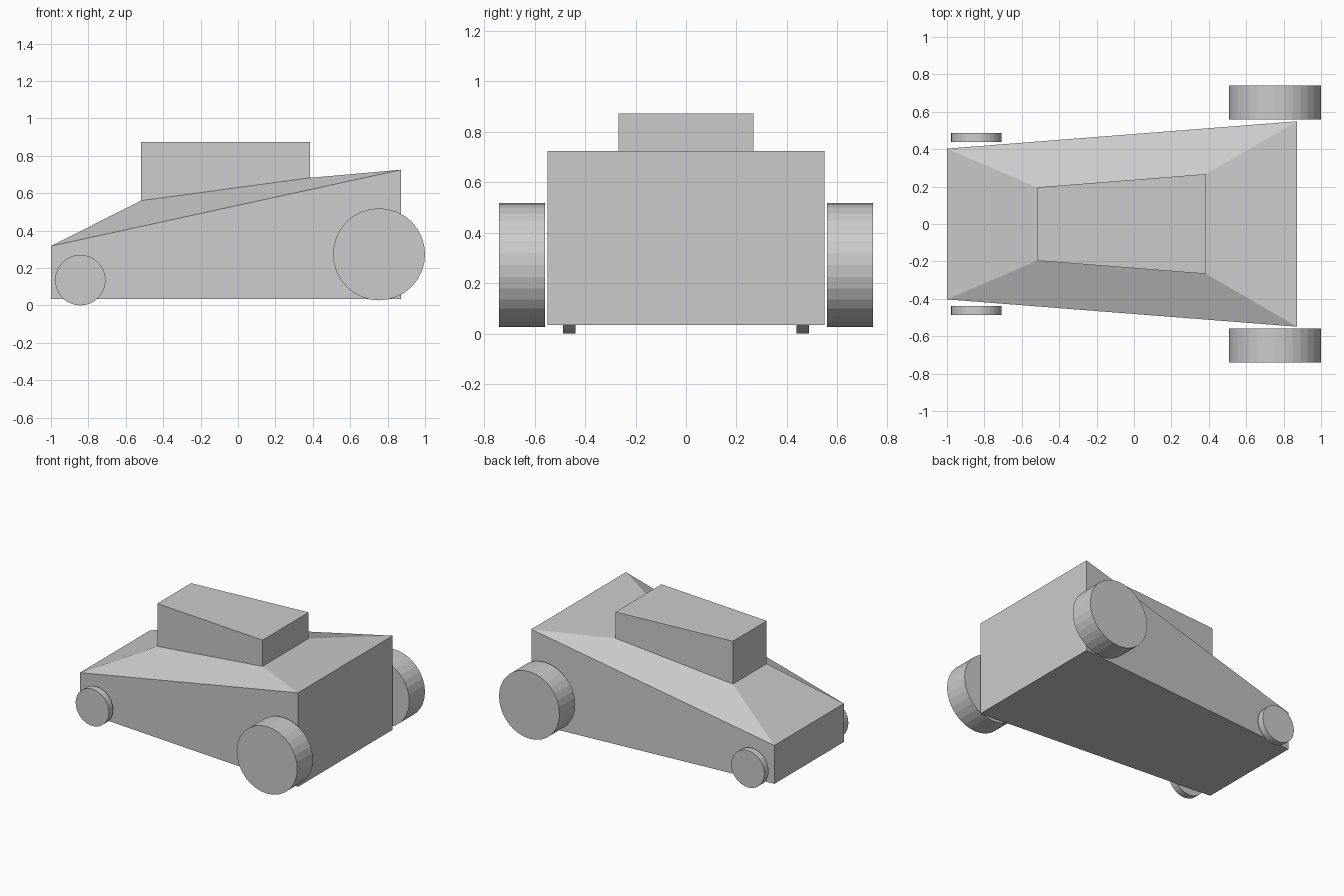
import bpy, bmesh
from math import radians

if "Cube" in bpy.data.objects:
    bpy.data.objects.remove(bpy.data.objects["Cube"])


def section(bm, front, rear):
    """Four-corner ring from (x, half width, z) at the nose and tail ends."""
    (xf, wf, zf), (xr, wr, zr) = front, rear
    return [bm.verts.new(c) for c in
            ((xf, -wf, zf), (xr, -wr, zr), (xr, wr, zr), (xf, wf, zf))]


def wheel(name, x, z, radius, y_inner, y_outer):
    side = 1 if y_outer > 0 else -1
    bpy.ops.mesh.primitive_cylinder_add(
        vertices=32, radius=radius, depth=abs(y_outer - y_inner),
        location=(x, (y_inner + y_outer) / 2, z),
        rotation=(radians(90) * side, 0, 0))
    bpy.context.object.name = name


# Body and cabin: one shell lofted through rings from floor to roof
rings = [
    ((-1.0, 0.403, 0.035), (0.872, 0.549, 0.035)),   # floor
    ((-1.0, 0.403, 0.317), (0.872, 0.549, 0.725)),   # shoulder
    ((-0.518, 0.196, 0.56), (0.386, 0.267, 0.682)),  # cabin base
    ((-0.518, 0.196, 0.874), (0.386, 0.267, 0.874)), # roof
]
bm = bmesh.new()
loops = [section(bm, *r) for r in rings]
bm.faces.new(loops[0][::-1])
bm.faces.new(loops[-1])
for low, high in zip(loops, loops[1:]):
    for i in range(4):
        j = (i + 1) % 4
        bm.faces.new((low[i], low[j], high[j], high[i]))
bmesh.ops.recalc_face_normals(bm, faces=bm.faces)
mesh = bpy.data.meshes.new("car_body")
bm.to_mesh(mesh)
bm.free()
bpy.context.collection.objects.link(bpy.data.objects.new("car_body", mesh))

# Wheels: small narrow pair at the nose, large wide pair at the tail
for label, s in (("near", -1), ("far", 1)):
    wheel(f"small_wheel_{label}", -0.843, 0.135, 0.135, s * 0.438, s * 0.487)
    wheel(f"large_wheel_{label}", 0.754, 0.273, 0.246, s * 0.559, s * 0.741)
